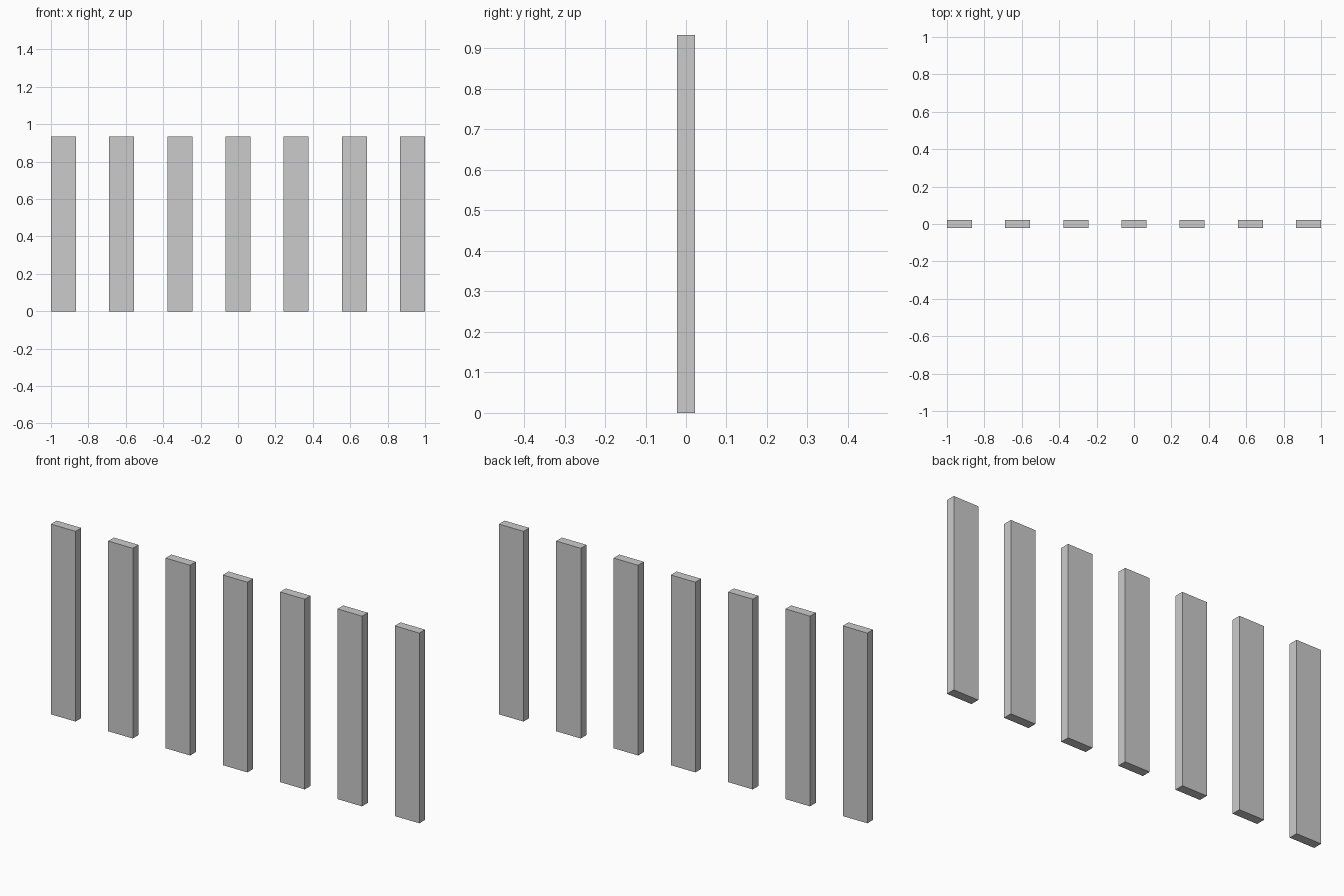
import bpy

if "Cube" in bpy.data.objects:
    bpy.data.objects.remove(bpy.data.objects["Cube"])

COUNT = 7
UNIT = 2 / 45                      # slat thickness; all sizes are multiples of it
WIDTH, DEPTH, HEIGHT = 3 * UNIT, UNIT, 21 * UNIT
PITCH = 7 * UNIT


def add_slat(index):
    x = (index - (COUNT - 1) / 2) * PITCH
    bpy.ops.mesh.primitive_cube_add(size=1, location=(x, 0, HEIGHT / 2))
    slat = bpy.context.object
    slat.name = f"slat_{index + 1}"
    slat.scale = (WIDTH, DEPTH, HEIGHT)
    bpy.ops.object.transform_apply(location=False, rotation=False, scale=True)


# Row of evenly spaced upright slats
for i in range(COUNT):
    add_slat(i)
